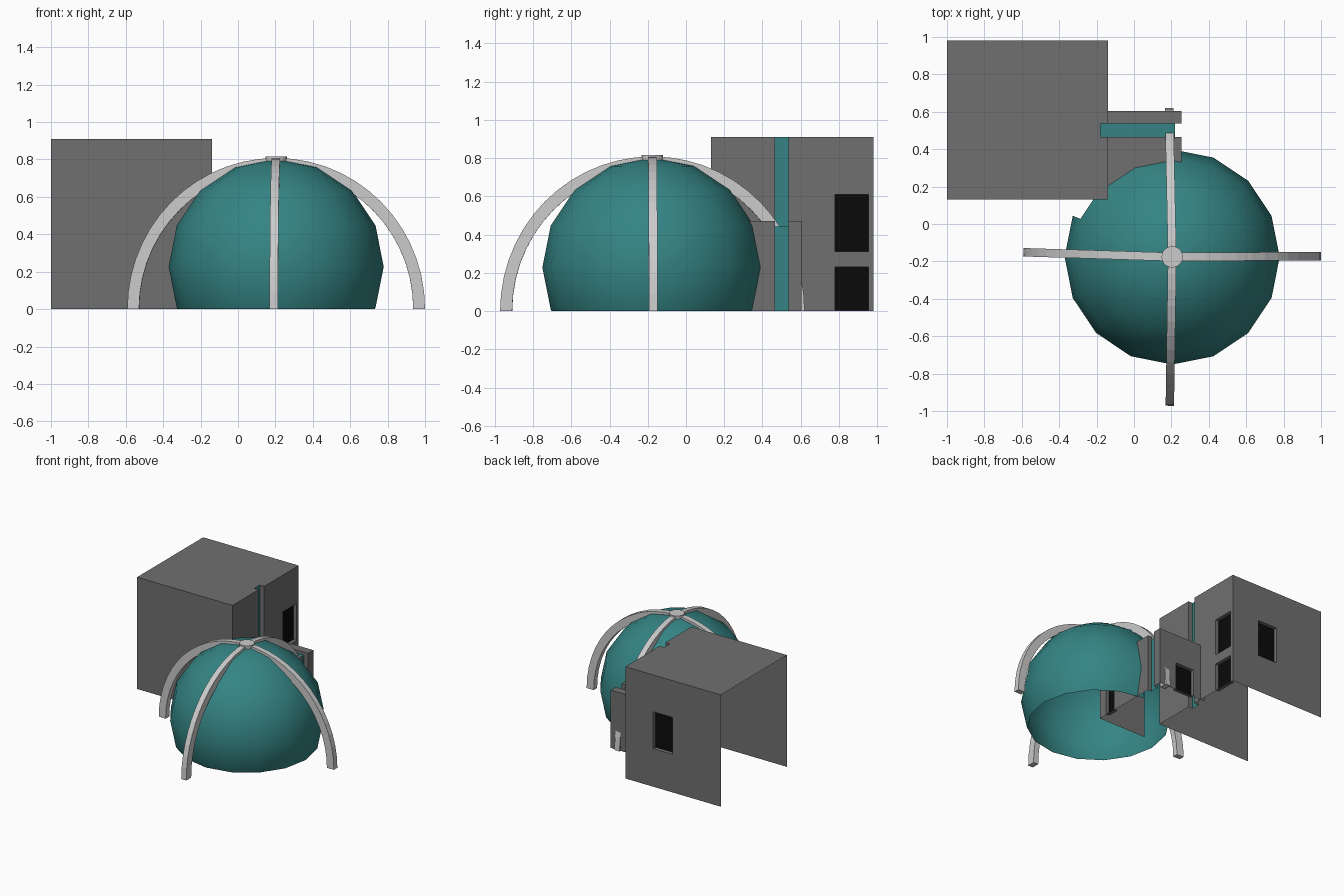
import bpy, bmesh, math
from mathutils import Vector

if "Cube" in bpy.data.objects:
    bpy.data.objects.remove(bpy.data.objects["Cube"])


def material(name, c):
    m = bpy.data.materials.new(name)
    m.diffuse_color = (*c, 1)
    m.use_nodes = True
    m.node_tree.nodes["Principled BSDF"].inputs["Base Color"].default_value = m.diffuse_color
    return m


TEAL = material("teal", (0.035, 0.23, 0.23))
BLACK = material("black", (0.003, 0.003, 0.003))
STONE = material("dark_grey", (0.16, 0.16, 0.16))
CX, CY = 0.204, -0.176          # dome axis


def finish(name, bm, mat=None, smooth=False):
    mesh = bpy.data.meshes.new(name)
    bm.to_mesh(mesh)
    bm.free()
    ob = bpy.data.objects.new(name, mesh)
    bpy.context.collection.objects.link(ob)
    if mat:
        mesh.materials.append(mat)
    for p in mesh.polygons:
        p.use_smooth = smooth
    return ob


def quads(name, faces, mat):
    bm = bmesh.new()
    for f in faces:
        bm.faces.new([bm.verts.new(p) for p in f])
    bmesh.ops.remove_doubles(bm, verts=bm.verts, dist=1e-5)
    return finish(name, bm, mat)


def wall(name, axis, pos, inward, U, V, holes=()):
    """Sheet wall across an axis, with recessed holes (u0, u1, v0, v1, depth, material)."""
    others = [a for a in range(3) if a != axis]

    def pt(u, v, d=0):
        p = Vector((0, 0, 0))
        p[axis], p[others[0]], p[others[1]] = pos + inward * d, u, v
        return p

    us = sorted({*U, *(u for h in holes for u in h[:2])})
    vs = sorted({*V, *(v for h in holes for v in h[2:4])})

    def hole_at(i, j):
        if not (0 <= i < len(us) - 1 and 0 <= j < len(vs) - 1):
            return "outside"
        u, v = (us[i] + us[i + 1]) / 2, (vs[j] + vs[j + 1]) / 2
        return next((h for h in holes if h[0] < u < h[1] and h[2] < v < h[3]), None)

    faces = []
    for i in range(len(us) - 1):
        for j in range(len(vs) - 1):
            c = [(us[i], vs[j]), (us[i + 1], vs[j]), (us[i + 1], vs[j + 1]), (us[i], vs[j + 1])]
            h = hole_at(i, j)
            if h is None:
                faces.append([pt(*p) for p in c])
                continue
            for k, n in enumerate([(i, j - 1), (i + 1, j), (i, j + 1), (i - 1, j)]):
                if h[4] and hole_at(*n) is None:      # reveal
                    a, b = c[k], c[(k + 1) % 4]
                    faces.append([pt(*a), pt(*b), pt(*b, h[4]), pt(*a, h[4])])
    quads(name, faces, STONE)
    for n, (a, b, c, d, depth, mat) in enumerate(holes):
        if mat:
            kind = "_window_" if mat == BLACK else "_stripe_"
            quads(name + kind + str(n),
                  [[pt(a, c, depth), pt(b, c, depth), pt(b, d, depth), pt(a, d, depth)]], mat)


# Main building: open on the left and below
L, R, F, B, H = -1.0, -0.14, 0.13, 0.98, 0.91
G0, G1 = 0.465, 0.537           # stripe groove
wall("building_front", 1, F, 1, (L, R), (0, H))
wall("building_back", 1, B, -1, (L, R), (0, H), [(-0.565, -0.39, 0.31, 0.61, 0.03, BLACK)])
wall("building_right", 0, R, -1, (F, B), (0, H), [
    (0.78, 0.955, 0.31, 0.61, 0.03, BLACK),
    (0.78, 0.955, 0.005, 0.23, 0.03, BLACK),
    (G0, G1, 0, H, 0.04, TEAL)])
wall("building_roof", 2, H, -1, (L, R), (F, B), [(R - 0.04, R, G0, G1, 0, None)])

# Connecting corridor running under the dome
CL, CR, CF, CB, CH = -0.178, 0.255, -0.09, 0.605, 0.47
wall("corridor_front", 1, CF, 1, (CL, CR), (0, CH))
wall("corridor_back", 1, CB, -1, (CL, CR), (0, CH), [(-0.07, 0.10, 0.005, 0.23, 0.03, BLACK)])
wall("corridor_right", 0, CR, -1, (CF, CB), (0, CH), [
    (-0.02, 0.07, 0.005, 0.23, 0.03, BLACK),
    (G0, G1, 0, 0.445, 0.035, TEAL),
    (G0, G1, 0.445, CH, 0.035, None)])
wall("corridor_roof", 2, CH, -1, (CL, CR), (CF, CB), [
    (CL, 0.22, G0, G1, 0.025, TEAL),
    (0.22, CR, G0, G1, 0.025, None)])

# Dome: low-sided sphere cut at the ground, opened towards the corridor
bm = bmesh.new()
bmesh.ops.create_uvsphere(bm, u_segments=16, v_segments=8, radius=0.575)
gone = []
for f in bm.faces:
    c = f.calc_center_median()
    if c.z < 0.2 and 90 < math.degrees(math.atan2(c.y, c.x)) < 157:
        gone.append(f)
bmesh.ops.delete(bm, geom=gone, context='FACES')
bmesh.ops.translate(bm, verts=bm.verts, vec=(CX, CY, 0.227))
bmesh.ops.bisect_plane(bm, geom=bm.verts[:] + bm.edges[:] + bm.faces[:],
                       plane_co=(0, 0, 0), plane_no=(0, 0, 1), clear_inner=True)
finish("dome", bm, TEAL, True)


# Four arched ribs
def rib(name, degrees, steps=14, w=0.0225):
    a = math.radians(degrees)
    out, side = Vector((math.cos(a), math.sin(a), 0)), Vector((-math.sin(a), math.cos(a), 0))
    bm = bmesh.new()
    rings = []
    for i in range(steps + 1):
        t = math.pi / 2 * i / steps
        rings.append([bm.verts.new(Vector((CX, CY, 0)) + out * r * math.cos(t)
                                   + Vector((0, 0, (r + 0.012) * math.sin(t))) + side * s)
                      for r, s in ((0.796, -w), (0.796, w), (0.733, w), (0.733, -w))])
    for p, q in zip(rings, rings[1:]):
        for k in range(4):
            bm.faces.new((p[k], p[(k + 1) % 4], q[(k + 1) % 4], q[k]))
    bm.faces.new(rings[0])
    bm.faces.new(rings[-1][::-1])
    bmesh.ops.recalc_face_normals(bm, faces=bm.faces)
    finish(name, bm)


for n, d in (("right", 0.3), ("back", 91.2), ("left", 178.2), ("front", 269.1)):
    rib("rib_" + n, d)

# Crown disc where the ribs meet
bm = bmesh.new()
bmesh.ops.create_cone(bm, cap_ends=True, segments=20, radius1=0.057, radius2=0.057, depth=0.025)
bmesh.ops.translate(bm, verts=bm.verts, vec=(CX, CY, 0.803))
finish("crown_disc", bm)
